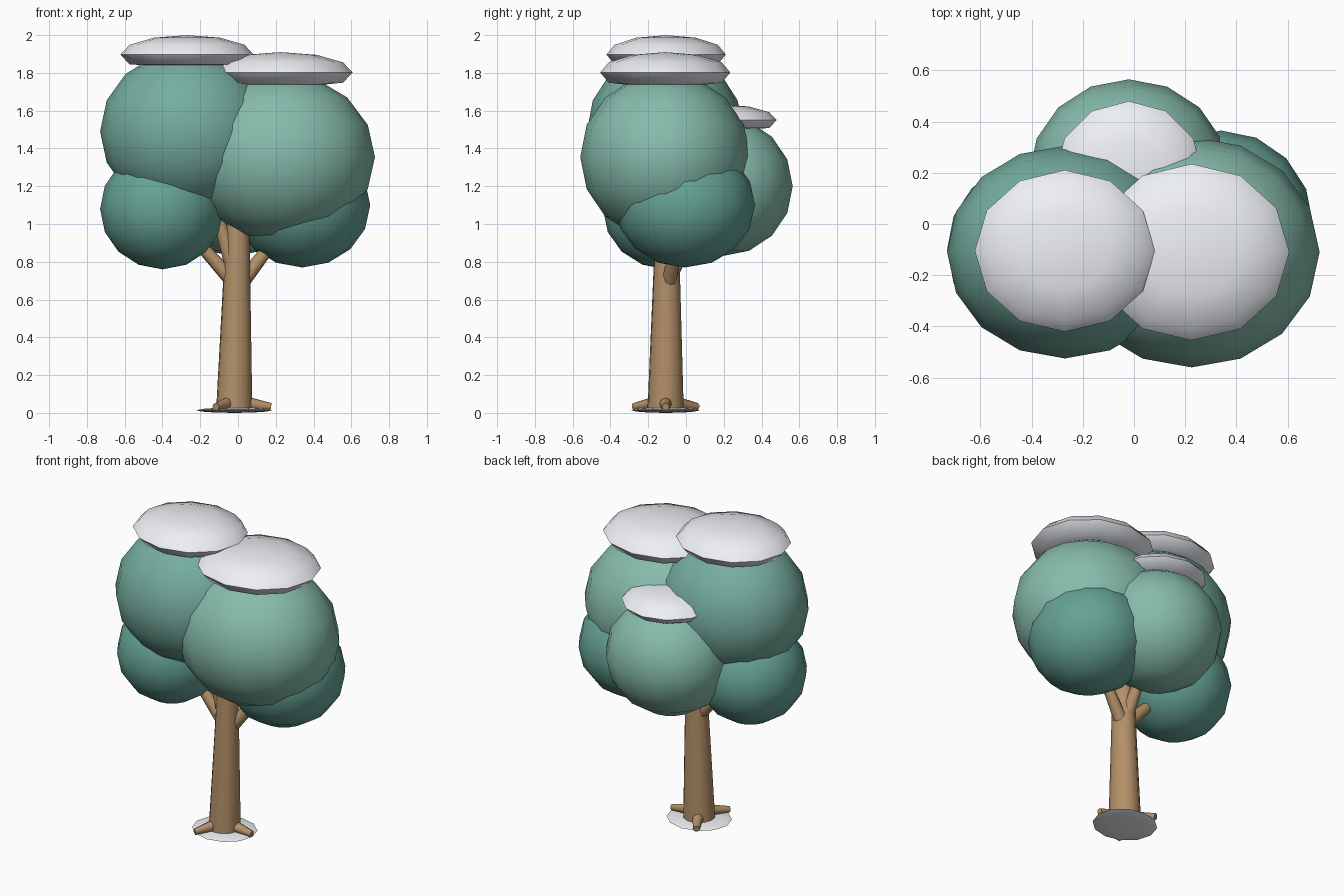
import bpy, bmesh, math
from mathutils import Vector, Matrix

if "Cube" in bpy.data.objects:
    bpy.data.objects.remove(bpy.data.objects["Cube"])


def material(name, rgb):
    m = bpy.data.materials.new(name)
    m.diffuse_color = (*rgb, 1)
    m.use_nodes = True
    m.node_tree.nodes["Principled BSDF"].inputs["Base Color"].default_value = m.diffuse_color
    return m


BARK = material("bark", (0.45, 0.28, 0.14))
LEAF_LIGHT = material("leaf_light", (0.24, 0.50, 0.41))
LEAF_MID = material("leaf_mid", (0.18, 0.42, 0.35))
LEAF_DARK = material("leaf_dark", (0.13, 0.36, 0.30))
SNOW = material("snow", (0.85, 0.87, 0.91))


def finish(name, bm, mat):
    for f in bm.faces:
        f.smooth = True
    mesh = bpy.data.meshes.new(name)
    bm.to_mesh(mesh)
    bm.free()
    mesh.materials.append(mat)
    ob = bpy.data.objects.new(name, mesh)
    bpy.context.collection.objects.link(ob)
    bpy.context.view_layer.objects.active = ob
    ob.select_set(True)
    bpy.ops.object.shade_smooth_by_angle(angle=math.radians(50))
    ob.select_set(False)
    return ob


def blob(name, center, radii, mat, segs=16, rings=8, floor=None):
    """Scaled ball; floor flattens its underside that far below the centre."""
    bm = bmesh.new()
    bmesh.ops.create_uvsphere(bm, u_segments=segs, v_segments=rings, radius=1)
    for v in bm.verts:
        v.co = Vector(a * b for a, b in zip(v.co, radii))
        if floor is not None:
            v.co.z = max(v.co.z, -floor)
        v.co += Vector(center)
    return finish(name, bm, mat)


def limb(name, start, end, r1, r2, segs=8):
    """Tapered cylinder between two points."""
    a, b = Vector(start), Vector(end)
    d = b - a
    bm = bmesh.new()
    bmesh.ops.create_cone(bm, cap_ends=True, segments=segs, radius1=r1, radius2=r2,
                          depth=d.length)
    rot = d.to_track_quat('Z', 'Y').to_matrix().to_4x4()
    bm.transform(Matrix.Translation((a + b) / 2) @ rot)
    return finish(name, bm, BARK)


# Foliage balls
A, B, C, D, E = ((-.27, -.11, 1.49), (.225, -.11, 1.355), (-.40, -.10, 1.08),
                 (.34, -.005, 1.10), (-.02, .19, 1.20))
blob("foliage_upper_left", A, (.46, .415, .43), LEAF_MID)
blob("foliage_upper_right", B, (.50, .45, .445), LEAF_LIGHT)
blob("foliage_lower_left", C, (.33, .34, .32), LEAF_DARK)
blob("foliage_lower_right", D, (.36, .37, .33), LEAF_DARK)
blob("foliage_back", E, (.39, .375, .37), LEAF_LIGHT)

# Snow caps
blob("snow_cap_left", (-.27, -.105, 1.897), (.352, .316, .103), SNOW, 12, 6, .06)
blob("snow_cap_right", (.225, -.11, 1.802), (.382, .345, .108), SNOW, 12, 6, .068)
blob("snow_cap_back", (-.02, .19, 1.55), (.29, .29, .083), SNOW, 12, 6, .05)

# Trunk and branches
limb("trunk", (-.02, -.108, .01), (.0, -.10, 1.05), .097, .06, 12)
for name, start, end in (
        ("branch_left", (-.02, -.10, .69), (-.30, -.09, 1.0)),
        ("branch_right", (.02, -.09, .69), (.26, -.03, 1.0)),
        ("branch_back", (-.01, -.09, .72), (-.02, .12, 1.1)),
        ("branch_upper_left", (-.02, -.11, .75), (-.17, -.11, 1.25))):
    limb(name, start, end, .042, .026)

# Roots
for i in range(3):
    t = math.tau * i / 3
    d = Vector((math.cos(t), math.sin(t), 0))
    o = Vector((-.02, -.108, 0))
    limb(f"root_{i + 1}", o + d * .06 + Vector((0, 0, .052)),
         o + d * .195 + Vector((0, 0, .032)), .036, .02)

# Snow patch on the ground
blob("ground_snow", (-.02, -.108, .014), (.20, .18, .014), SNOW, 12, 6, .014)
